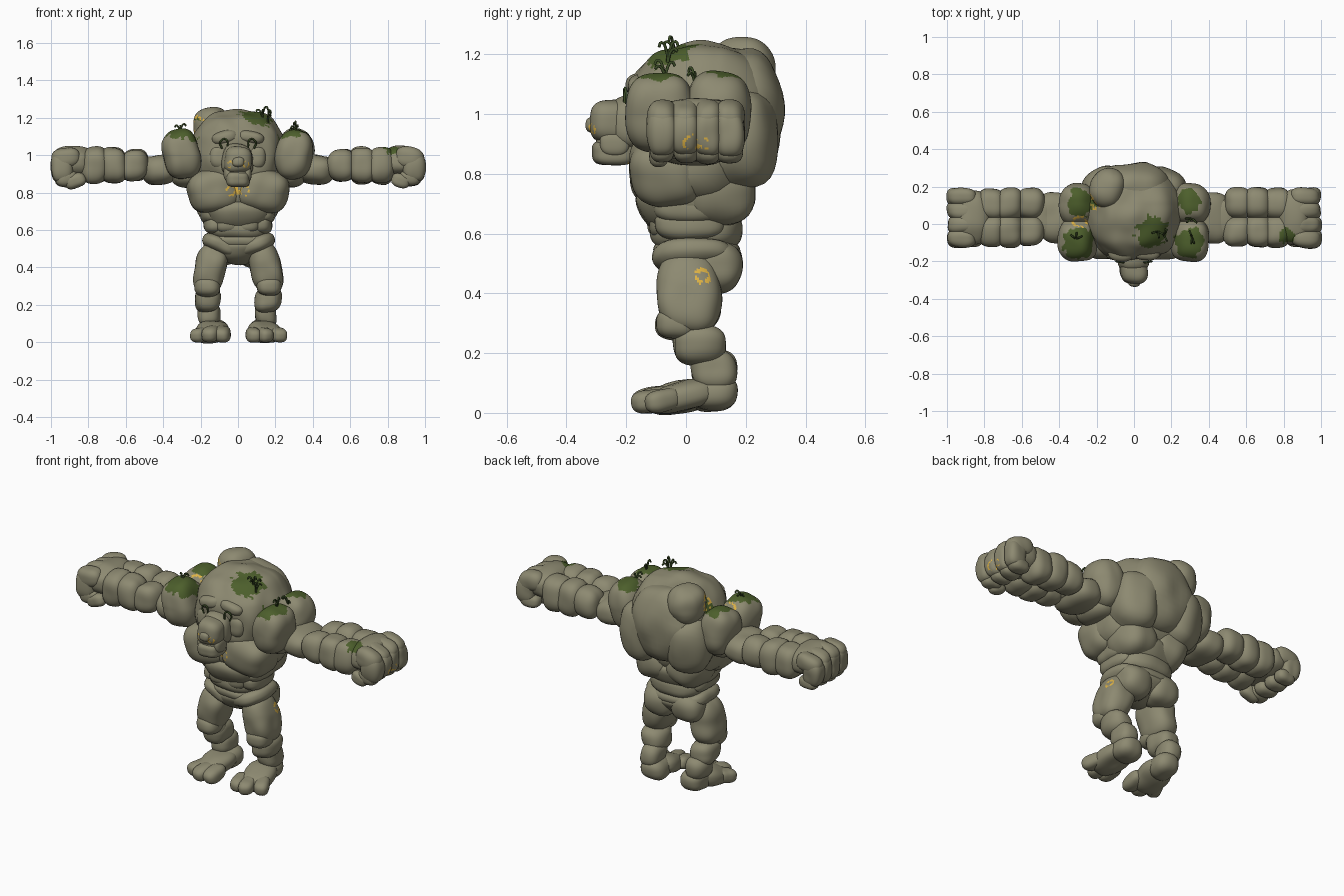
import bpy, bmesh, math, random
from mathutils import Vector, Euler, noise

random.seed(4)
cube = bpy.data.objects.get("Cube")
if cube:
    bpy.data.objects.remove(cube)


def material(name, rgb):
    mat = bpy.data.materials.new(name)
    mat.use_nodes = True
    colour = (*rgb, 1)
    mat.diffuse_color = colour
    mat.node_tree.nodes["Principled BSDF"].inputs["Base Color"].default_value = colour
    return mat


stone = material("stone", (.267, .253, .166))
moss = material("moss", (.074, .115, .025))
gold = material("gold", (.75, .46, .06))
leaf = material("dark leaf", (.045, .075, .02))

# Moss grows on upward faces around these points
moss_spots = [((-.295, -.1, 1.1), .088), ((-.29, .11, 1.11), .075),
              ((.3, -.1, 1.1), .082), ((.3, .12, 1.11), .062),
              ((.1, -.05, 1.21), .09), ((.81, -.06, 1.02), .045),
              ((-.21, .13, 1.16), .045)]

# Broken gold rings are worn into the stone around these points
gold_spots = [((.232, .06, .465), .036), ((.995, .02, .9), .032), ((.99, .065, .9), .02),
              ((-.035, -.18, .81), .03), ((.035, -.18, .81), .03),
              ((-.045, -.317, .95), .02), ((.045, -.317, .95), .02),
              ((-.21, .13, 1.16), .056), ((-.29, .01, 1.09), .045)]


def paint(point, normal):
    for c, r in gold_spots:
        if .68 * r < (point - Vector(c)).length < r and noise.noise(point * 55) > -.12:
            return 2
    ragged = 1 + .35 * noise.noise(point * 30)
    if normal.z > .15 and any((point - Vector(c)).length < r * ragged for c, r in moss_spots):
        return 1
    return 0


def rock(name, centre, half, rot=(0, 0, 0), power=2.6, taper=0, seg=10, lumps=.012):
    """Rounded boulder: a gridded cube pushed onto a superellipsoid."""
    bm = bmesh.new()
    bmesh.ops.create_cube(bm, size=2)
    bmesh.ops.subdivide_edges(bm, edges=bm.edges[:], cuts=seg - 1, use_grid_fill=True)
    turn = Euler([math.radians(a) for a in rot]).to_matrix()
    centre = Vector(centre)
    for v in bm.verts:
        p = Vector([math.tan(c * math.pi / 4) for c in v.co])
        p /= sum(abs(c) ** power for c in p) ** (1 / power)
        wide = 1 + taper * p.z
        p = Vector((p.x * half[0] * wide, p.y * half[1] * wide, p.z * half[2]))
        p = turn @ p + centre
        v.co = p + (p - centre).normalized() * noise.noise(p * 9) * lumps
    bm.normal_update()
    for f in bm.faces:
        f.smooth = True
        f.material_index = paint(f.calc_center_median(), f.normal)
    mesh = bpy.data.meshes.new(name)
    bm.to_mesh(mesh)
    bm.free()
    for mat in (stone, moss, gold):
        mesh.materials.append(mat)
    bpy.context.collection.objects.link(bpy.data.objects.new(name, mesh))


def pair(name, centre, half, rot=(0, 0, 0), **options):
    for side, s in (("left", 1), ("right", -1)):
        rock(f"{side}_{name}", (s * centre[0], *centre[1:]), half,
             (rot[0], s * rot[1], s * rot[2]), **options)


def strand(name, points, radius):
    curve = bpy.data.curves.new(name, "CURVE")
    curve.dimensions = "3D"
    curve.bevel_depth = radius
    curve.bevel_resolution = 1
    curve.resolution_u = 4
    spline = curve.splines.new("BEZIER")
    spline.bezier_points.add(len(points) - 1)
    for knot, p in zip(spline.bezier_points, points):
        knot.co = p
        knot.handle_left_type = knot.handle_right_type = "AUTO"
    curve.materials.append(leaf)
    bpy.context.collection.objects.link(bpy.data.objects.new(name, curve))


# Torso
rock("upper_body", (0, .055, 1.0), (.25, .245, .24), seg=34, power=2.5, lumps=.018)
rock("back_hump", (0, .18, 1.0), (.2, .145, .22), power=2.4, lumps=.015)
rock("crown_boulder", (-.14, .19, 1.15), (.095, .11, .105), power=2.4, seg=26)
rock("rib_cage", (0, .03, .84), (.265, .195, .16))
pair("chest_muscle", (.125, -.06, .815), (.145, .13, .12), (0, 14, 0), power=2.8, seg=24)
pair("shoulder_blade", (.14, .16, .92), (.13, .145, .17), (0, 0, -20))
pair("lower_back", (.1, .1, .74), (.12, .13, .11), (0, 15, 0))
rock("belly", (0, .025, .68), (.195, .18, .1), taper=.2)
rock("waist", (0, .035, .61), (.165, .155, .075))
for row, z in enumerate((.685, .63)):
    pair(f"ab_{row}", (.055, -.09 + row * .015, z), (.065, .05, .045))
    pair(f"flank_{row}", (.14 - row * .015, .01, z), (.06, .12, .055))

# Hips dip to a point at the front
rock("belt", (0, .035, .54), (.18, .145, .055), power=2.3)
pair("hip", (.09, .025, .52), (.11, .135, .05), (0, -22, 0))
rock("pelvis", (0, .035, .485), (.12, .13, .07), taper=.35)
pair("buttock", (.09, .1, .49), (.095, .085, .085))

# Head
rock("face", (0, -.18, .97), (.085, .08, .09))
rock("snout", (0, -.25, .975), (.072, .07, .07), power=3, seg=22)
rock("nose", (0, -.31, .965), (.032, .024, .025))
rock("mouth", (0, -.24, .9), (.058, .06, .03))
rock("jaw", (0, -.24, .87), (.062, .075, .043), power=3.4)
pair("mouth_corner", (.05, -.24, .9), (.022, .05, .04))
pair("brow", (.07, -.14, 1.095), (.07, .055, .035), (0, 12, 0))
pair("cheek", (.095, -.14, .99), (.055, .05, .065))

# Shoulders: two boulders on each side
pair("shoulder_front", (.3, -.085, 1.005), (.1, .12, .135), (4, 13, 0), power=2.5, seg=30)
pair("shoulder_back", (.3, .105, 1.005), (.1, .113, .135), (-3, 13, 0), power=2.5, seg=30)
pair("armpit", (.27, .02, .9), (.09, .12, .07))

# Arms
pair("upper_arm", (.42, .035, .92), (.1, .135, .08), (0, 8, 0))
pair("elbow", (.48, .035, .935), (.06, .105, .058))
for ring, (x, tall, wide) in enumerate(((.555, .086, .08), (.665, .099, .085), (.765, .098, .085))):
    for lobe, y in enumerate((-.04, .11)):
        pair(f"forearm_{ring}_{lobe}", (x, y, .945), (.075, wide, tall), power=2.7)

# Fists
pair("palm", (.86, .035, .965), (.09, .148, .08), seg=26)
for finger in range(4):
    y = -.078 + finger * .075
    pair(f"knuckle_{finger}", (.915, y, .985), (.077, .048, .055), (0, 10, 0), seg=14)
    pair(f"finger_{finger}", (.94, y, .935), (.058, .047, .078), power=3, seg=18)
    pair(f"fingertip_{finger}", (.915, y, .875), (.06, .043, .042))
pair("thumb", (.87, -.09, .862), (.055, .036, .038), (0, 20, 0))

# Legs
pair("thigh", (.148, .01, .4), (.085, .108, .135), (0, -14, 0), power=2.7, seg=26)
pair("knee", (.165, -.035, .3), (.064, .067, .055))
pair("calf", (.16, .045, .225), (.068, .088, .065), power=2.8)
pair("ankle", (.15, .092, .145), (.06, .074, .068))
pair("shin_plate", (.155, .015, .245), (.055, .055, .055))

# Feet turned outward, each with three toes
pair("heel", (.13, .09, .065), (.07, .08, .06))
pair("instep", (.14, -.01, .055), (.085, .12, .052), (14, 0, 12))
for toe, (x, y) in enumerate(((.08, -.1), (.147, -.113), (.208, -.078))):
    pair(f"toe_{toe}", (x, y, .042), (.044, .068, .04), (10, 0, 8 + toe * 9))

# Curled sprouts growing out of the moss
for n, (x, y, z) in enumerate(((-.31, -.08, 1.12), (.13, -.04, 1.2), (.16, -.06, 1.18),
                               (.31, -.07, 1.12), (.31, .03, 1.1))):
    for stem in range(3):
        a = random.uniform(0, math.tau)
        dx, dy = .025 * math.cos(a), .025 * math.sin(a)
        rise = random.uniform(.035, .065)
        strand(f"sprout_{n}_{stem}", [(x, y, z - .02), (x + dx * .3, y + dy * .3, z + rise * .6),
               (x + dx, y + dy, z + rise), (x + dx * 1.4, y + dy * 1.4, z + rise * .75)], .005)
for s in (1, -1):
    strand("eye_vine", [(s * .055, -.205, 1.04), (s * .065, -.205, 1.085),
                        (s * .095, -.2, 1.07), (s * .085, -.2, 1.035)], .005)
